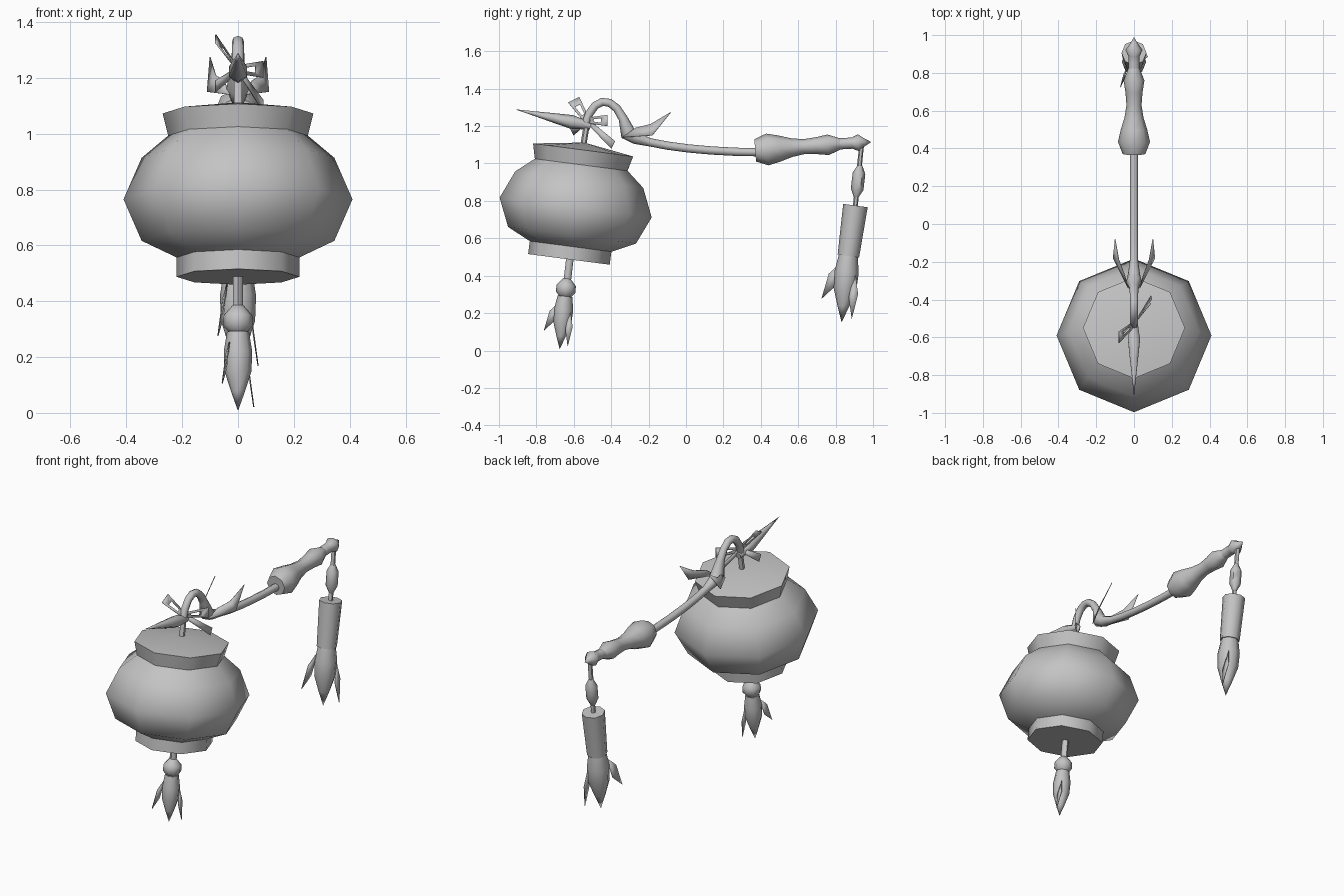
import bpy, bmesh, math
from mathutils import Vector
from mathutils.geometry import interpolate_bezier

if "Cube" in bpy.data.objects:
    bpy.data.objects.remove(bpy.data.objects["Cube"], do_unlink=True)

grey = bpy.data.materials.new("plain_grey")
grey.use_nodes = True
grey.diffuse_color = (.55, .55, .55, 1)
grey.node_tree.nodes["Principled BSDF"].inputs["Base Color"].default_value = grey.diffuse_color


def finish(name, bm):
    """Turn a bmesh into a shaded, coloured object."""
    mesh = bpy.data.meshes.new(name)
    bm.to_mesh(mesh)
    bm.free()
    mesh.materials.append(grey)
    part = bpy.data.objects.new(name, mesh)
    bpy.context.collection.objects.link(part)
    bpy.ops.object.select_all(action='DESELECT')
    part.select_set(True)
    bpy.context.view_layer.objects.active = part
    bpy.ops.object.shade_smooth_by_angle(angle=math.radians(60))
    return part


def tube(name, path, radii, sides=8):
    """Sweep a polygon along a path in the centre plane; zero radius makes a point."""
    bm = bmesh.new()
    points = [Vector((0, y, z)) for y, z in path]
    across = Vector((1, 0, 0))
    rings = []
    for i, (centre, radius) in enumerate(zip(points, radii)):
        along = points[min(i + 1, len(points) - 1)] - points[max(i - 1, 0)]
        normal = across.cross(along).normalized()
        if radius == 0:
            rings.append([bm.verts.new(centre)] * sides)
            continue
        angles = [math.tau * k / sides for k in range(sides)]
        rings.append([bm.verts.new(centre + radius * (normal * math.cos(a) + across * math.sin(a)))
                      for a in angles])
    for lower, upper in zip(rings, rings[1:]):
        for k in range(sides):
            j = (k + 1) % sides
            corners = (lower[k], lower[j], upper[j], upper[k])
            bm.faces.new(list(dict.fromkeys(corners)))
    for ring in (rings[0], rings[-1]):
        if ring[0] is not ring[1]:
            bm.faces.new(ring)
    bmesh.ops.recalc_face_normals(bm, faces=bm.faces)
    return finish(name, bm)


def turned(name, start, end, radii, sides=8):
    """Straight turned part whose radii are spaced evenly from start to end."""
    start, end = Vector(start), Vector(end)
    steps = len(radii) - 1
    tube(name, [start.lerp(end, i / steps) for i in range(steps + 1)], radii, sides)


def sheet(name, points, hole=0):
    """Thin flat piece, with an opening in the middle if hole is given."""
    bm = bmesh.new()
    outer = [bm.verts.new(p) for p in points]
    if hole:
        middle = sum(map(Vector, points), Vector()) / len(points)
        inner = [bm.verts.new(middle.lerp(Vector(p), hole)) for p in points]
        for k in range(len(outer)):
            bm.faces.new((outer[k - 1], outer[k], inner[k], inner[k - 1]))
    else:
        bm.faces.new(outer)
    part = finish(name, bm)
    thickness = part.modifiers.new("thickness", 'SOLIDIFY')
    thickness.thickness = .004
    thickness.offset = 0


def leaf(name, root, tip, side):
    """Pointed diamond, widest halfway."""
    root, tip, side = Vector(root), Vector(tip), Vector(side)
    middle = (root + tip) / 2
    sheet(name, [root, middle + side, tip, middle - side])


def band(name, root, tip, side, hole=0):
    """Ribbon that widens from root to tip."""
    root, tip, side = Vector(root), Vector(tip), Vector(side)
    sheet(name, [root + side / 2, tip + side, tip - side, root - side / 2], hole)


def tassel(name, y, z, length):
    """Pointed tuft hanging from (y, z) with two loose strands."""
    def place(x, across, drop):
        return Vector((x * length, y + across * length, z - drop * length))
    turned(name + "_tuft", (y, z), (y - length / 10, z - length),
           [length * r for r in (.14, .18, .17, .09, 0)])
    leaf(name + "_outer_strand", place(-.1, -.1, .1), place(-.2, -.4, .65),
         Vector((0, .04, -.1)) * length)
    leaf(name + "_inner_strand", place(.1, .1, .25), place(.2, .05, .95),
         Vector((0, .07, .02)) * length)


# Lantern: tilted octagonal body with foot, bulge, collar and low cone lid
axis = Vector((.13, 1)).normalized()
middle = Vector((-.59, .765))
foot = [(-.28, .22), (-.21, .22)]
bulge = [(.15 * h, .41 - .065 * h * h) for h in (-1, 0, 1)]
collar = [(.23, .25), (.31, .27), (.35, 0)]
profile = foot + bulge + collar
tube("lantern_body", [middle + axis * h for h, r in profile], [r for h, r in profile])
turned("lantern_hanger", (-.55, 1.09), (-.53, 1.21), (.016, .016), 6)

# Carrying pole with curled hook, swollen where the two curves join
joint = Vector((-.31, 1.16))
hook = interpolate_bezier(Vector((-.54, 1.2)), Vector((-.5, 1.38)),
                          Vector((-.36, 1.38)), joint, 8)
pole = interpolate_bezier(joint, Vector((-.25, 1.1)), Vector((.1, 1.06)), Vector((.4, 1.06)), 8)
path = [Vector(p[:2]) for p in hook + pole[1:]]
tube("hook_and_pole", path, [.022 + .02 * math.exp(-((p - joint).length / .06) ** 2) for p in path])
turned("hook_spike", (-.915, 1.29), (-.51, 1.2), (0, .012, .025, .037, .02), 6)

# Turned grip and pointed finial
turned("grip", (.37, 1.07), (.825, 1.105), (.06, .085, .07, .05, .04, .045, .055, .03))
turned("finial", (.82, 1.105), (.99, 1.115), (.03, .03, .03, .045, .02, 0))

# Paired leaves at the base of the hook
for side, sign in (("left", 1), ("right", -1)):
    outline = [(.03, -.34, 1.14), (.05, -.27, 1.19), (.08, -.19, 1.21),
               (.1, -.08, 1.275), (.11, -.18, 1.15)]
    sheet("hook_leaf_" + side, [(x * sign, y, z) for x, y, z in outline])

# Ribbon bow tied round the hook
knot = (0, -.53, 1.23)
band("bow_loop_right", knot, (-.08, -.6, 1.34), (0, .03, .015), hole=.45)
band("bow_loop_left", knot, (.09, -.42, 1.23), (0, 0, .03), hole=.4)
band("bow_tail_left", knot, (.09, -.39, 1.1), (0, .01, .02))
band("bow_tail_right", knot, (-.08, -.61, 1.17), (0, -.01, .02))

# Tassel under the lantern
turned("front_cord", (-.62, .5), (-.635, .37), (.02, .02), 6)
turned("front_bead", (-.637, .385), (-.647, .275), (.02, .052, .052, .02))
tassel("front_tassel", -.647, .29, .283)

# Tassel hanging from the finial
turned("rear_cord", (.94, 1.11), (.905, .77), (.013, .013), 6)
turned("rear_bead", (.93, .99), (.91, .82), (.013, .034, .034, .034, .013), 6)
turned("rear_tassel_head", (.906, .775), (.868, .505), (.066, .058))
tassel("rear_tassel", .868, .51, .36)
